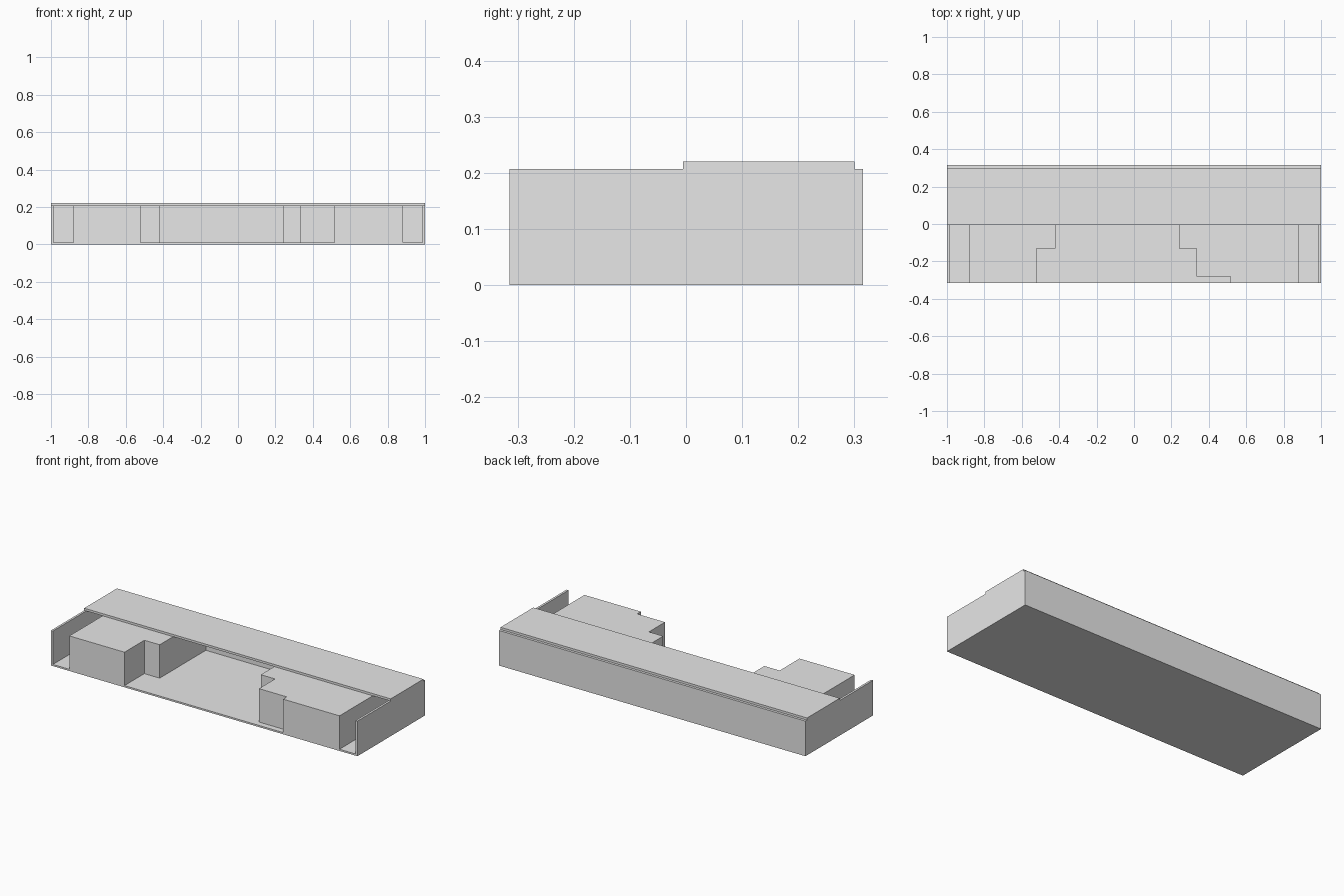
import bpy
import bmesh

cube = bpy.data.objects.get("Cube")
if cube:
    bpy.data.objects.remove(cube, do_unlink=True)

grey = bpy.data.materials.new("light_grey")
grey.use_nodes = True
grey.diffuse_color = (0.8, 0.8, 0.8, 1)
grey.node_tree.nodes["Principled BSDF"].inputs["Base Color"].default_value = (0.8, 0.8, 0.8, 1)


def prism(name, outline, z0, z1):
    """Extrude a plan outline upwards from z0 to z1."""
    bm = bmesh.new()
    base = bm.faces.new([bm.verts.new((x, y, z0)) for x, y in outline])
    top = bmesh.ops.extrude_face_region(bm, geom=[base])["geom"]
    for v in top:
        if isinstance(v, bmesh.types.BMVert):
            v.co.z = z1
    bmesh.ops.recalc_face_normals(bm, faces=bm.faces)
    mesh = bpy.data.meshes.new(name)
    bm.to_mesh(mesh)
    bm.free()
    mesh.materials.append(grey)
    obj = bpy.data.objects.new(name, mesh)
    bpy.context.collection.objects.link(obj)
    return obj


def box(name, x0, x1, y0, y1, z0, z1):
    return prism(name, [(x0, y0), (x1, y0), (x1, y1), (x0, y1)], z0, z1)


FRONT, BACK, INNER = -0.315, 0.315, 0.3
FLOOR, TOP, ROOF = 0.01, 0.207, 0.22
SIDE = 0.987

# Floor slab and one U-shaped wall around the sides and back
box("floor", -1, 1, FRONT, BACK, 0, FLOOR)
prism("outer_walls", [(-1, FRONT), (-SIDE, FRONT), (-SIDE, INNER), (SIDE, INNER),
                      (SIDE, FRONT), (1, FRONT), (1, BACK), (-1, BACK)], FLOOR, TOP)

# Roof over the rear half
box("roof", -1, 1, -0.005, INNER, TOP, ROOF)

# Stepped room blocks, running under the roof to the back wall
prism("right_room_block", [(-0.88, FRONT), (-0.52, FRONT), (-0.52, -0.13),
                           (-0.42, -0.13), (-0.42, INNER), (-0.88, INNER)], FLOOR, TOP)
prism("left_room_block", [(0.515, FRONT), (0.883, FRONT), (0.883, INNER), (0.24, INNER),
                          (0.24, -0.13), (0.333, -0.13), (0.333, -0.28),
                          (0.515, -0.28)], FLOOR, TOP)
